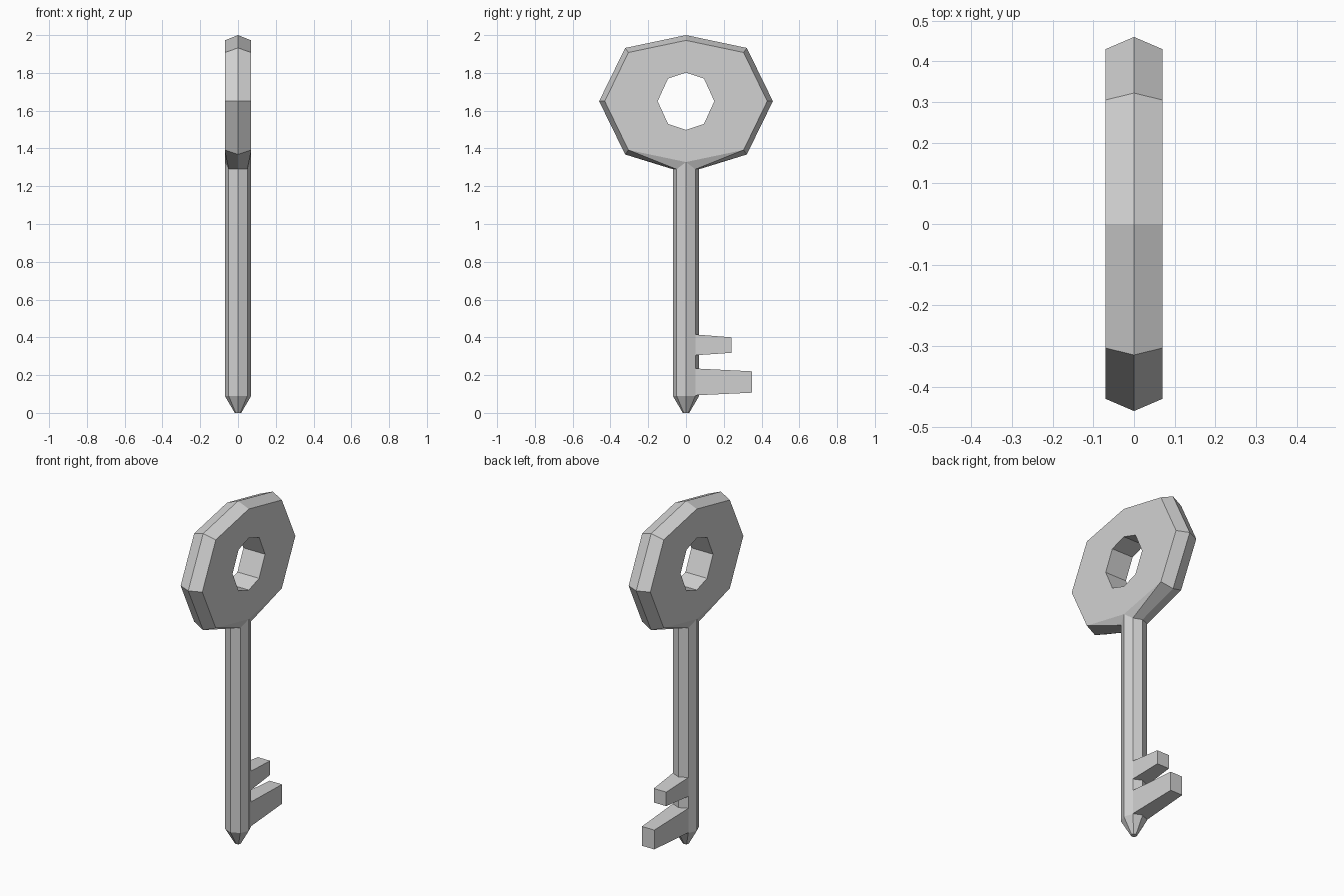
import bpy, bmesh
from math import cos, sin, pi

cube = bpy.data.objects.get("Cube")
if cube:
    bpy.data.objects.remove(cube, do_unlink=True)

# Single grey metal
metal = bpy.data.materials.new("grey_metal")
metal.use_nodes = True
grey = (0.64, 0.64, 0.64, 1)
metal.diffuse_color = grey
metal.node_tree.nodes["Principled BSDF"].inputs["Base Color"].default_value = grey

HALF = 0.07      # half thickness of the bow and shaft radius
CENTRE = 1.65    # height of the bow centre
NECK = 1.29      # height where shaft meets bow


def finish(name, bm):
    bmesh.ops.recalc_face_normals(bm, faces=bm.faces)
    mesh = bpy.data.meshes.new(name)
    bm.to_mesh(mesh)
    bm.free()
    mesh.materials.append(metal)
    obj = bpy.data.objects.new(name, mesh)
    bpy.context.collection.objects.link(obj)
    return obj


def ring(bm, points):
    return [bm.verts.new(p) for p in points]


def bridge(bm, a, b, skip=()):
    n = len(a)
    for i in range(n):
        if i not in skip:
            j = (i + 1) % n
            bm.faces.new((a[i], a[j], b[j], b[i]))


def octagon(x, side, corner, up):
    """Eight points clockwise from the top, in the plane at x."""
    cy, cz = corner
    outline = [(0, up), (cy, cz), (side, 0), (cy, -cz),
               (0, -up), (-cy, -cz), (-side, 0), (-cy, cz)]
    return [(x, y, CENTRE + z) for y, z in outline]


def shaft_ring(radius, z):
    return [(radius * cos(i * pi / 4), radius * sin(i * pi / 4), z) for i in range(8)]


# Bow: pierced octagonal plate with a ridged rim, tapering into the neck
bm = bmesh.new()
rim_points = octagon(0, 0.46, (0.322, 0.282), 0.35)
rim = ring(bm, rim_points)
neck = ring(bm, shaft_ring(HALF, NECK))
holes = []
for s in (1, -1):
    face = ring(bm, octagon(s * HALF, 0.43, (0.305, 0.258), 0.322))
    hole = ring(bm, octagon(s * HALF, 0.15, (0.095, 0.12), 0.152))
    holes.append(hole)
    bridge(bm, face, hole)
    bridge(bm, rim, face, skip=(3, 4))
    side_neck = neck[0] if s > 0 else neck[4]
    for corner, diagonal, end in ((3, 1 if s > 0 else 3, 2),
                                  (5, 7 if s > 0 else 5, 6)):
        d = neck[diagonal]
        bm.faces.new((rim[corner], face[corner], d, neck[end]))
        bm.faces.new((face[corner], face[4], d))
        bm.faces.new((face[4], side_neck, d))
bridge(bm, holes[0], holes[1])
bm.verts.remove(rim[4])
finish("bow", bm)

# Shaft: octagonal rod with a blunt pointed tip
bm = bmesh.new()
tip = ring(bm, shaft_ring(0.017, 0))
shoulder = ring(bm, shaft_ring(HALF, 0.09))
top = ring(bm, shaft_ring(HALF, NECK))
bm.faces.new(tip)
bridge(bm, tip, shoulder)
bridge(bm, shoulder, top)
finish("shaft", bm)


# Teeth: tapered blocks growing from the back of the shaft
def tooth(name, end_y, root_z, end_z):
    bm = bmesh.new()
    loops = []
    for y, half, (low, high) in ((0.05, 0.05, root_z), (end_y, 0.04, end_z)):
        loops.append(ring(bm, [(-half, y, low), (half, y, low),
                               (half, y, high), (-half, y, high)]))
    bridge(bm, *loops)
    bm.faces.new(loops[1])
    finish(name, bm)


tooth("upper_tooth", 0.24, (0.305, 0.415), (0.318, 0.40))
tooth("lower_tooth", 0.35, (0.093, 0.235), (0.107, 0.22))
